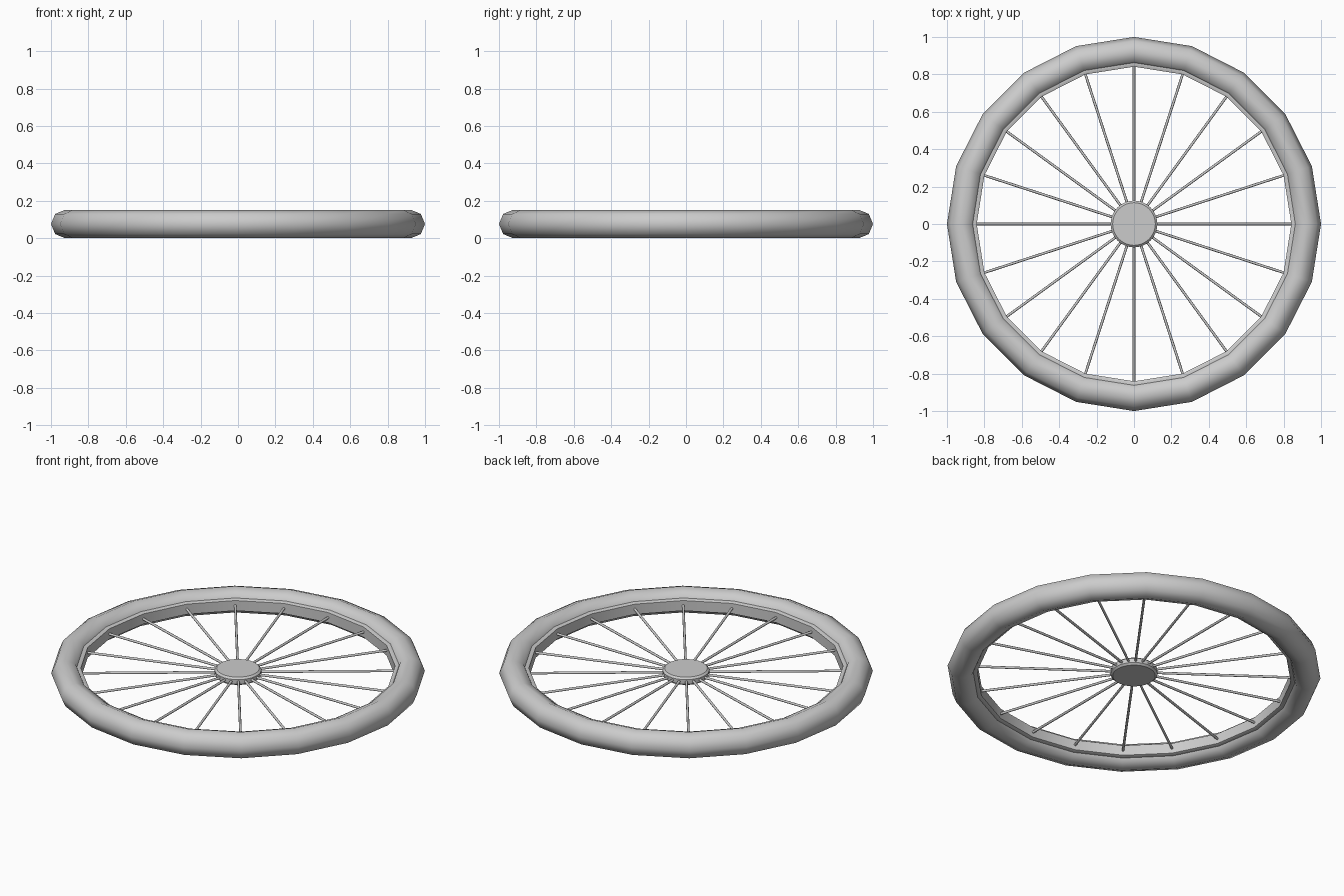
import bpy, bmesh, math

if "Cube" in bpy.data.objects:
    bpy.data.objects.remove(bpy.data.objects["Cube"])

ZC = 0.076      # mid-height of the wheel
SIDES = 20


def smooth(obj, angle):
    bpy.ops.object.select_all(action='DESELECT')
    obj.select_set(True)
    bpy.context.view_layer.objects.active = obj
    bpy.ops.object.shade_smooth_by_angle(angle=math.radians(angle))


def make(name, bm, angle):
    bmesh.ops.remove_doubles(bm, verts=bm.verts, dist=1e-5)
    bmesh.ops.recalc_face_normals(bm, faces=bm.faces)
    mesh = bpy.data.meshes.new(name)
    bm.to_mesh(mesh)
    bm.free()
    obj = bpy.data.objects.new(name, mesh)
    bpy.context.collection.objects.link(obj)
    smooth(obj, angle)
    return obj


def lathe(name, profile, sides, closed, angle):
    """Spin a (radius, height) profile about z."""
    bm = bmesh.new()
    rings = []
    for i in range(sides):
        a = 2 * math.pi * i / sides
        rings.append([bm.verts.new((r * math.cos(a), r * math.sin(a), ZC + z))
                      for r, z in profile])
    n = len(profile)
    for i in range(sides):
        p, q = rings[i], rings[(i + 1) % sides]
        for j in range(n if closed else n - 1):
            k = (j + 1) % n
            bm.faces.new((p[j], q[j], q[k], p[k]))
    if not closed:
        bm.faces.new([r[0] for r in rings])
        bm.faces.new([r[-1] for r in rings])
    return make(name, bm, angle)


# Tyre: octagonal tube swept around 20 segments
R, T = 0.924, 0.076
tyre = [(R + T * math.cos(math.pi * k / 4), T * math.sin(math.pi * k / 4)) for k in range(8)]
lathe("tyre", tyre, SIDES, True, 50)

# Rim: thin band inside the tyre
rim = [(0.875, 0.034), (0.855, 0.036), (0.841, 0.030),
       (0.841, -0.030), (0.855, -0.036), (0.875, -0.034)]
lathe("rim", rim, SIDES, True, 50)

# Hub: flat disc with bevelled edges
hub = [(0.114, 0.023), (0.125, 0.013), (0.125, -0.013), (0.114, -0.023)]
lathe("hub", hub, 40, False, 30)

# Spokes: thin rods along x, repeated around the hub
for i in range(SIDES):
    a = 2 * math.pi * i / SIDES
    r0, r1 = 0.10, 0.85
    mid = (r0 + r1) / 2
    bpy.ops.mesh.primitive_cylinder_add(
        vertices=8, radius=0.007, depth=r1 - r0,
        location=(mid * math.cos(a), mid * math.sin(a), ZC),
        rotation=(0, math.pi / 2, a))
    spoke = bpy.context.object
    spoke.name = f"spoke_{i + 1}"
    smooth(spoke, 50)
